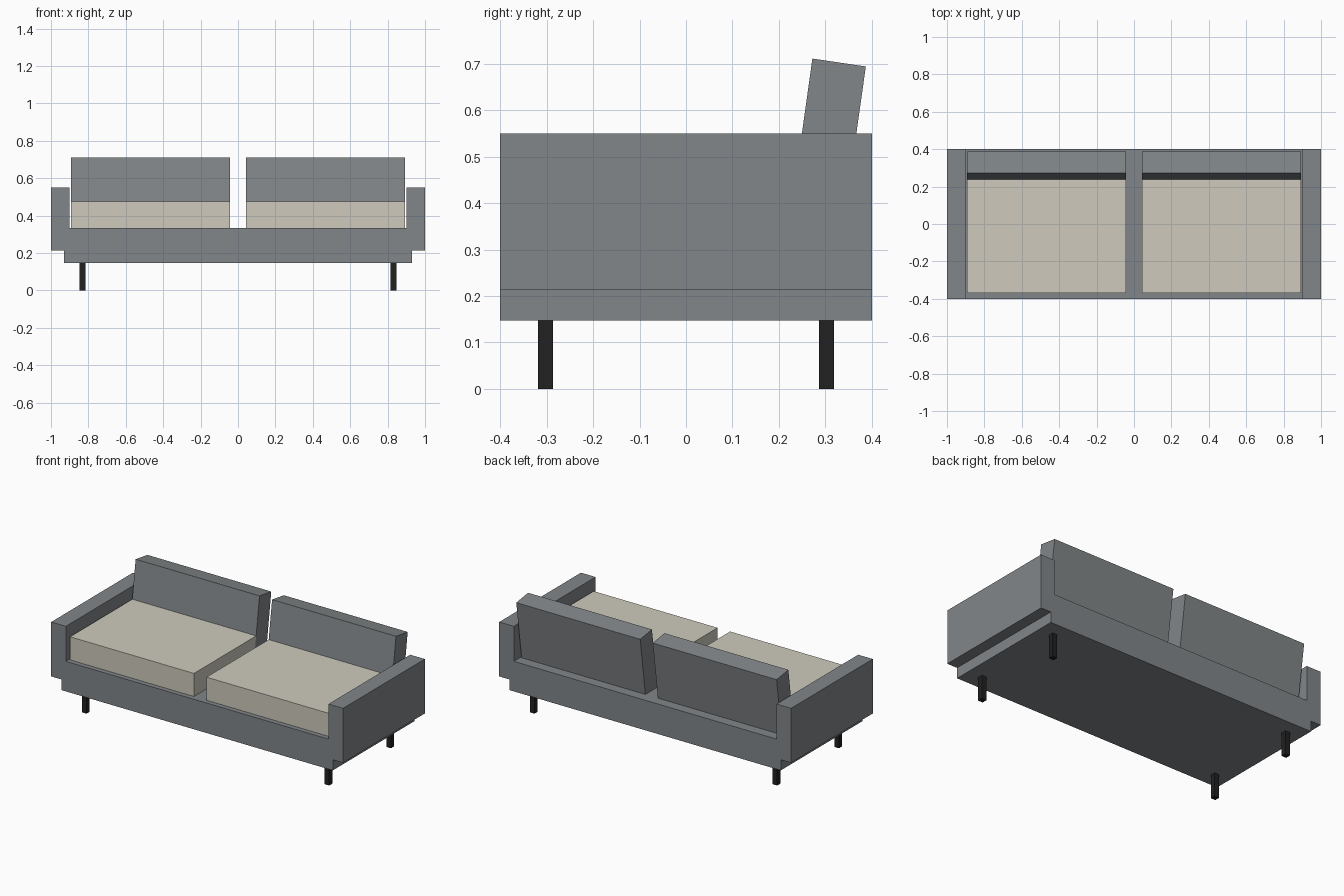
import bpy
import bmesh

if "Cube" in bpy.data.objects:
    bpy.data.objects.remove(bpy.data.objects["Cube"])


def material(name, rgb):
    m = bpy.data.materials.new(name)
    m.diffuse_color = (*rgb, 1.0)
    m.use_nodes = True
    m.node_tree.nodes["Principled BSDF"].inputs["Base Color"].default_value = m.diffuse_color
    return m


grey = material("grey_fabric", (0.22, 0.238, 0.248))
beige = material("beige_fabric", (0.62, 0.59, 0.51))
black = material("black_leg", (0.015, 0.015, 0.016))


def extrude(name, outline, offset, mat):
    """Make a prism: the 3D outline is one end cap, offset leads to the other."""
    bm = bmesh.new()
    cap = bm.faces.new([bm.verts.new(p) for p in outline])
    result = bmesh.ops.extrude_face_region(bm, geom=[cap], use_keep_orig=True)
    moved = [g for g in result["geom"] if isinstance(g, bmesh.types.BMVert)]
    bmesh.ops.translate(bm, verts=moved, vec=offset)
    bmesh.ops.recalc_face_normals(bm, faces=bm.faces)
    mesh = bpy.data.meshes.new(name)
    bm.to_mesh(mesh)
    bm.free()
    mesh.materials.append(mat)
    obj = bpy.data.objects.new(name, mesh)
    bpy.context.collection.objects.link(obj)
    return obj


# Frame: base and both arms as one stepped front profile, mirrored in x
half = [(0.93, 0.147), (0.93, 0.213), (1.0, 0.213),
        (1.0, 0.55), (0.9, 0.55), (0.9, 0.333)]
profile = half + [(-x, z) for x, z in reversed(half)]
extrude("frame", [(x, -0.4, z) for x, z in profile], (0, 0.8, 0), grey)

# Side profiles (y, z): the seat ends against the reclined back cushion
seat = [(-0.37, 0.333), (0.219, 0.333), (0.239, 0.476), (-0.37, 0.476)]
back = [(0.219, 0.333), (0.336, 0.333), (0.387, 0.694), (0.272, 0.711)]
inner, outer = 0.043, 0.892

for side, s in (("left", -1), ("right", 1)):
    # Seat and back cushions
    for part, shape, mat in (("seat_cushion", seat, beige),
                             ("back_cushion", back, grey)):
        extrude(f"{side}_{part}", [(s * inner, y, z) for y, z in shape],
                (s * (outer - inner), 0, 0), mat)

    # Square legs
    r = 0.016
    for end, cy in (("front", -0.302), ("back", 0.302)):
        cx = s * 0.832
        square = [(cx + dx * r, cy + dy * r, 0)
                  for dx, dy in ((-1, -1), (1, -1), (1, 1), (-1, 1))]
        extrude(f"{side}_{end}_leg", square, (0, 0, 0.147), black)
